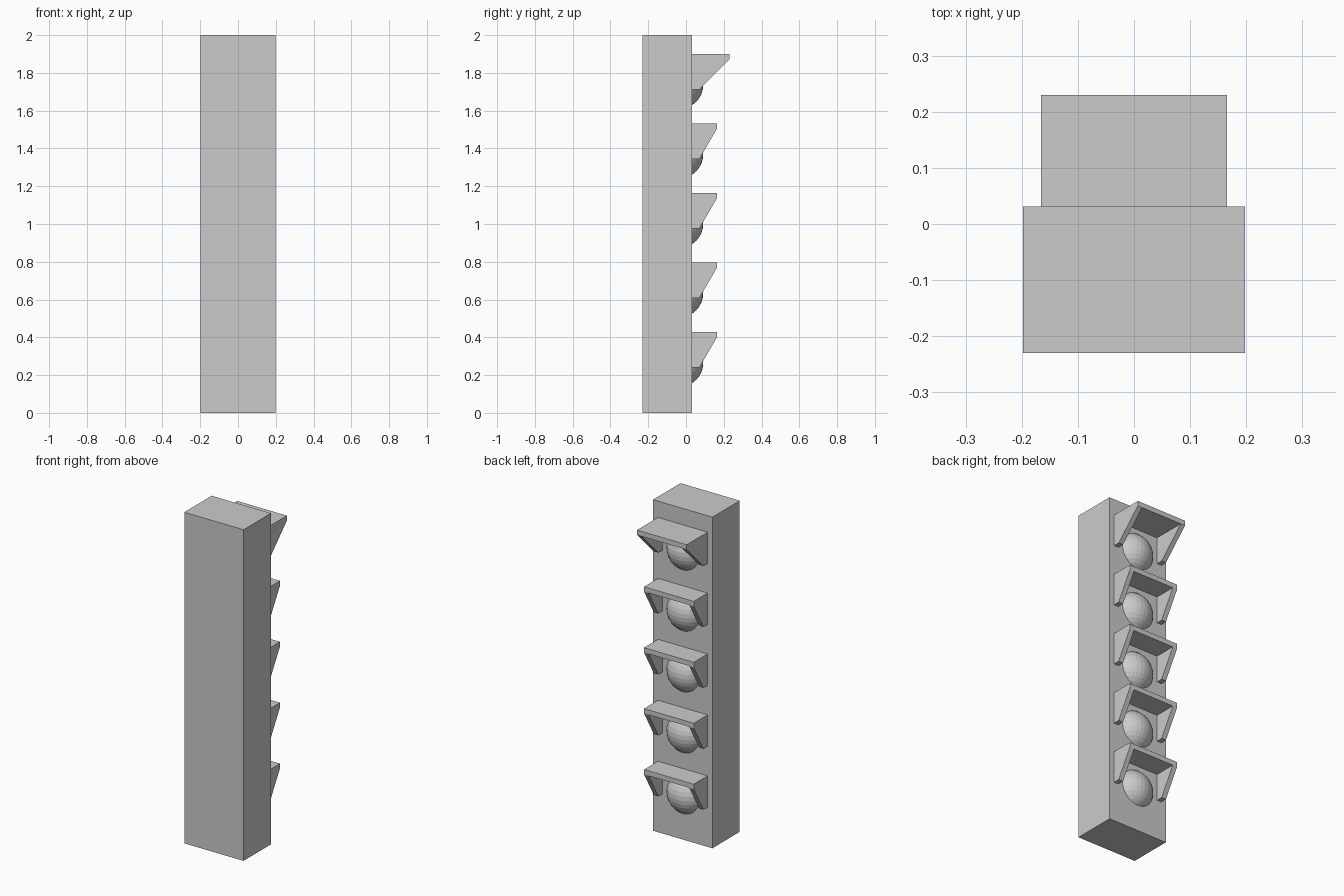
import bpy, bmesh

if "Cube" in bpy.data.objects:
    bpy.data.objects.remove(bpy.data.objects["Cube"])

BACK = 0.031      # y of the panel face carrying the lamps
HOOD_W = 0.166    # hood half width
WALL = 0.03       # hood thickness


def make_object(name, bm):
    bmesh.ops.recalc_face_normals(bm, faces=bm.faces)
    mesh = bpy.data.meshes.new(name)
    bm.to_mesh(mesh)
    bm.free()
    obj = bpy.data.objects.new(name, mesh)
    bpy.context.collection.objects.link(obj)
    return obj


def box(name, lo, hi):
    bm = bmesh.new()
    bmesh.ops.create_cube(bm, size=1)
    for v in bm.verts:
        v.co = [(a + b) / 2 + c * (b - a) for a, b, c in zip(lo, hi, v.co)]
    return make_object(name, bm)


def hood(name, top, reach):
    """Visor: C-shaped front outline extruded out, front edge slanting back."""
    bm = bmesh.new()
    low, under = top - 0.19, top - WALL
    inner = HOOD_W - WALL
    foot = 0.07
    # (x, z, front y) around the outline
    half = [(HOOD_W, top, reach), (HOOD_W, under, reach), (HOOD_W, low, foot),
            (inner, low, foot), (inner, under, reach)]
    outline = half + [(-x, z, y) for x, z, y in reversed(half)]
    back = [bm.verts.new((x, BACK, z)) for x, z, y in outline]
    front = [bm.verts.new((x, y, z)) for x, z, y in outline]
    n = len(outline)
    for i in range(n):
        j = (i + 1) % n
        bm.faces.new((back[i], back[j], front[j], front[i]))
    # lip and two slanted leg ends, matched at the back
    for ring in (back, front):
        bm.faces.new([ring[i] for i in (0, 1, 4, 5, 8, 9)])
        bm.faces.new([ring[i] for i in (1, 2, 3, 4)])
        bm.faces.new([ring[i] for i in (5, 6, 7, 8)])
    return make_object(name, bm)


def lens(name, z):
    """Shallow dome: a sphere sunk in the panel, buried half cut off."""
    bm = bmesh.new()
    bmesh.ops.create_uvsphere(bm, u_segments=32, v_segments=16, radius=0.126)
    bmesh.ops.translate(bm, verts=bm.verts, vec=(0, -0.035, z))
    bmesh.ops.bisect_plane(bm, geom=bm.verts[:] + bm.edges[:] + bm.faces[:],
                           plane_co=(0, BACK - 0.005, 0), plane_no=(0, 1, 0),
                           clear_inner=True)
    return make_object(name, bm)


# Housing
box("housing", (-0.198, -0.23, 0), (0.198, BACK, 2))

# Five lamps, the top one with a longer hood
for i in range(5):
    top = 0.429 + 0.368 * i
    hood(f"hood_{i + 1}", top, 0.23 if i == 4 else 0.163)
    lens(f"lens_{i + 1}", top - 0.165)
